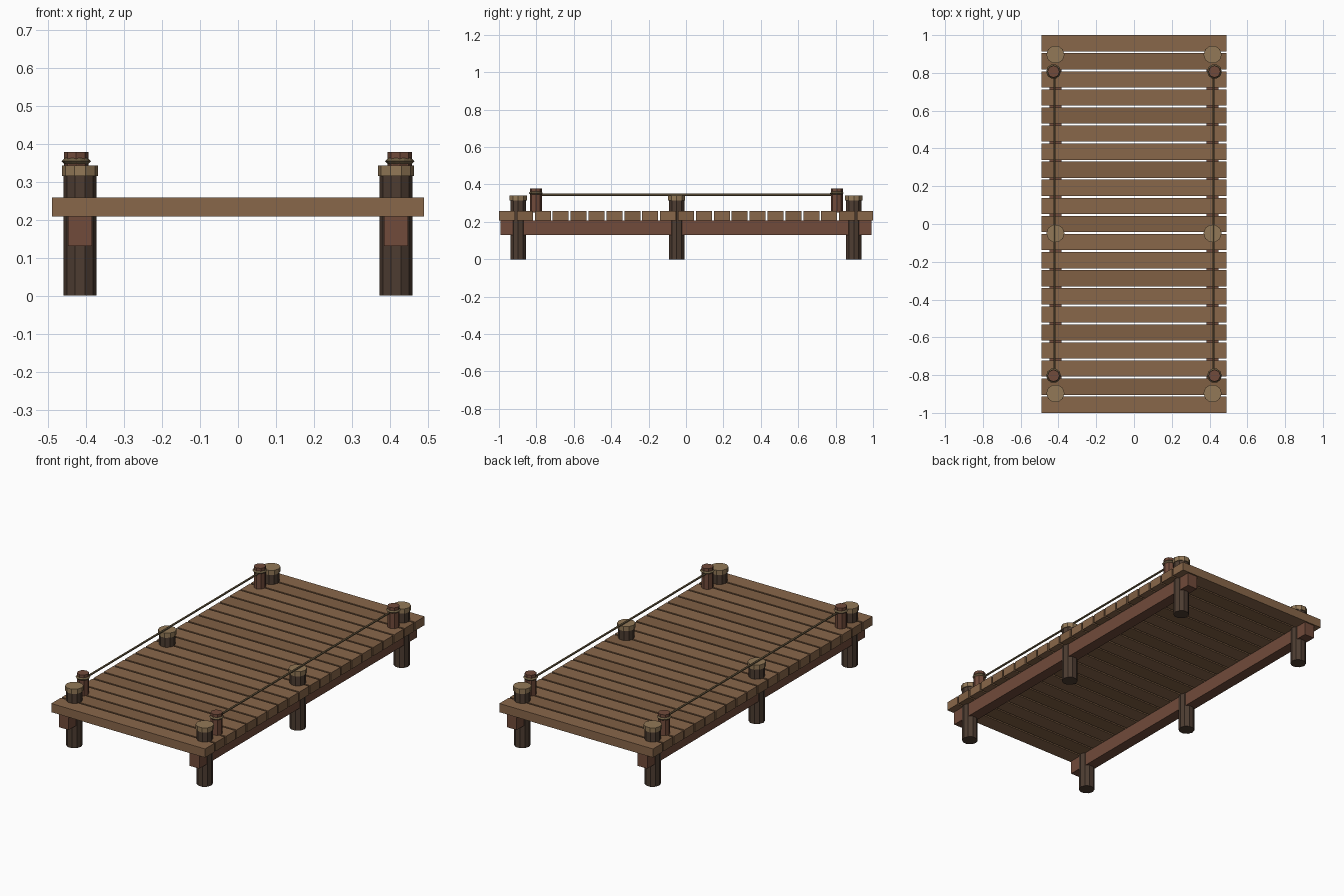
import bpy, math

if "Cube" in bpy.data.objects:
    bpy.data.objects.remove(bpy.data.objects["Cube"])


def material(name, rgb):
    m = bpy.data.materials.new(name)
    m.diffuse_color = (*rgb, 1)
    m.use_nodes = True
    m.node_tree.nodes["Principled BSDF"].inputs["Base Color"].default_value = m.diffuse_color
    return m


PLANK_A = material("plank_light", (0.25, 0.135, 0.068))
PLANK_B = material("plank_dark", (0.215, 0.115, 0.057))
POST = material("dark_wood", (0.075, 0.046, 0.031))
BEAM = material("red_wood", (0.165, 0.070, 0.043))
CAP = material("pale_wood", (0.29, 0.19, 0.095))
ROPE = material("rope", (0.16, 0.115, 0.058))


def finish(name, mat):
    o = bpy.context.object
    o.name = name
    o.data.materials.append(mat)
    return o


def box(name, x, y, z, mat):
    """Box from (min, max) ranges."""
    mid = [(a + b) / 2 for a, b in (x, y, z)]
    bpy.ops.mesh.primitive_cube_add(size=1, location=mid)
    o = finish(name, mat)
    o.scale = [b - a for a, b in (x, y, z)]
    bpy.ops.object.transform_apply(location=False, rotation=False, scale=True)
    return o


def post(name, x, y, z0, z1, r, sides, mat):
    """Upright prism with a corner pointing along x."""
    bpy.ops.mesh.primitive_cylinder_add(
        vertices=sides, radius=r, depth=z1 - z0,
        location=(x, y, (z0 + z1) / 2), rotation=(0, 0, math.pi / 2))
    return finish(name, mat)


# Deck planks
COUNT, WIDTH = 21, 0.086
PITCH = (2 - WIDTH) / (COUNT - 1)
for i in range(COUNT):
    y = -1 + i * PITCH
    box(f"plank_{i + 1}", (-0.49, 0.49), (y, y + WIDTH), (0.208, 0.258),
        PLANK_B if i % 3 == 1 else PLANK_A)

for side, s in (("left", -1), ("right", 1)):
    # Long beam under the deck
    box(f"{side}_beam", sorted((s * 0.385, s * 0.448)), (-0.992, 0.992),
        (0.13, 0.208), BEAM)

    # Support posts with caps
    for n, y in (("front", -0.897), ("middle", -0.05), ("back", 0.897)):
        post(f"{n}_{side}_post", s * 0.416, y, 0, 0.315, 0.043, 10, POST)
        post(f"{n}_{side}_post_cap", s * 0.416, y, 0.315, 0.342, 0.048, 10, CAP)

    # Mooring bollards with rope rings
    for n, y in (("front", -0.803), ("back", 0.807)):
        post(f"{n}_{side}_bollard", s * 0.426, y, 0.25, 0.378, 0.032, 8, BEAM)
        bpy.ops.mesh.primitive_torus_add(
            major_segments=10, minor_segments=4, major_radius=0.031,
            minor_radius=0.008, location=(s * 0.426, y, 0.354))
        finish(f"{n}_{side}_rope_ring", ROPE)

    # Rope between the bollards
    bpy.ops.mesh.primitive_cylinder_add(
        vertices=6, radius=0.006, depth=1.61, location=(s * 0.42, 0.002, 0.345),
        rotation=(math.pi / 2, 0, 0))
    finish(f"{side}_rope", ROPE)
